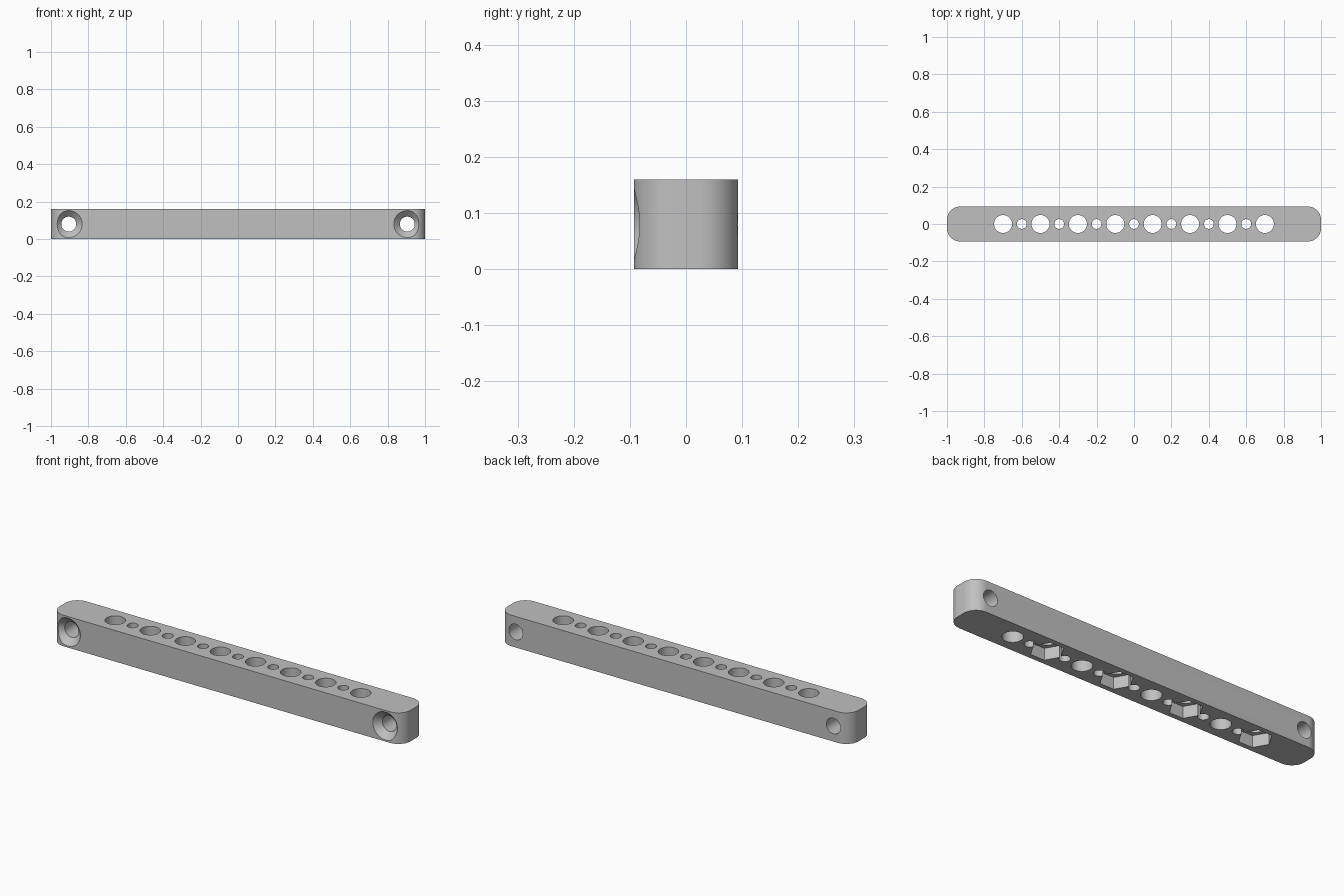
import bpy
import bmesh
from math import cos, sin, pi, radians
from mathutils import Matrix, Vector

if "Cube" in bpy.data.objects:
    bpy.data.objects.remove(bpy.data.objects["Cube"], do_unlink=True)

HALF_W, HEIGHT, CORNER = 0.093, 0.16, 0.07
BIG_R, SMALL_R = 0.048, 0.026
NUT_R, NUT_DEPTH = 0.078, 0.06
SCREW_X, SCREW_R, SINK_R = 0.905, 0.04, 0.072

grey = bpy.data.materials.new("grey plastic")
grey.use_nodes = True
colour = (0.53, 0.53, 0.53, 1)
grey.diffuse_color = colour
grey.node_tree.nodes["Principled BSDF"].inputs["Base Color"].default_value = colour


def make_object(name, bm):
    bmesh.ops.recalc_face_normals(bm, faces=bm.faces)
    mesh = bpy.data.meshes.new(name)
    bm.to_mesh(mesh)
    bm.free()
    mesh.materials.append(grey)
    ob = bpy.data.objects.new(name, mesh)
    bpy.context.collection.objects.link(ob)
    return ob


def add_prism(bm, x, radius, z0, z1, sides):
    """Upright prism from z0 to z1, with a corner pointing along x."""
    ring = [bm.verts.new((x + radius * cos(2 * pi * i / sides),
                          radius * sin(2 * pi * i / sides), z0)) for i in range(sides)]
    extrude_up(bm, bm.faces.new(ring), z1 - z0)


def extrude_up(bm, face, height):
    out = bmesh.ops.extrude_face_region(bm, geom=[face])["geom"]
    verts = [g for g in out if isinstance(g, bmesh.types.BMVert)]
    bmesh.ops.translate(bm, verts=verts, vec=(0, 0, height))


# Bar with rounded ends
bm = bmesh.new()
outline = []
steps = 16
for quarter, (sx, sy) in enumerate([(1, 1), (-1, 1), (-1, -1), (1, -1)]):
    for i in range(steps + 1):
        a = (quarter + i / steps) * pi / 2
        outline.append(bm.verts.new((sx * (1 - CORNER) + CORNER * cos(a),
                                     sy * (HALF_W - CORNER) + CORNER * sin(a), 0)))
extrude_up(bm, bm.faces.new(outline), HEIGHT)
bar = make_object("bar", bm)

# Row of alternating large and small through holes
bm = bmesh.new()
for i in range(15):
    add_prism(bm, -0.7 + 0.1 * i, SMALL_R if i % 2 else BIG_R, -0.1, HEIGHT + 0.1, 48)
row_holes = make_object("row_hole_cutter", bm)

# Hexagonal nut pockets under every other large hole
bm = bmesh.new()
for i in range(4):
    add_prism(bm, -0.7 + 0.4 * i, NUT_R, -0.1, NUT_DEPTH, 6)
nut_pockets = make_object("nut_pocket_cutter", bm)

# Countersunk screw holes at both ends, running front to back
bm = bmesh.new()
sink = SINK_R - SCREW_R
profile = [(SINK_R + 0.05, -HALF_W - 0.05), (SCREW_R, -HALF_W + sink), (SCREW_R, HALF_W + 0.05)]
for x in (-SCREW_X, SCREW_X):
    rings = []
    for r, y in profile:
        rings.append([bm.verts.new((x + r * cos(2 * pi * i / 48), y,
                                    HEIGHT / 2 + r * sin(2 * pi * i / 48))) for i in range(48)])
    for a, b in zip(rings, rings[1:]):
        for i in range(48):
            j = (i + 1) % 48
            bm.faces.new((a[i], a[j], b[j], b[i]))
    bm.faces.new(rings[0])
    bm.faces.new(rings[-1])
screw_holes = make_object("screw_hole_cutter", bm)

# Cut everything out of the bar, then drop the cutters
bpy.ops.object.select_all(action="DESELECT")
bpy.context.view_layer.objects.active = bar
bar.select_set(True)
for cutter in (row_holes, nut_pockets, screw_holes):
    mod = bar.modifiers.new(cutter.name, "BOOLEAN")
    mod.operation = "DIFFERENCE"
    mod.solver = "EXACT"
    mod.object = cutter
    bpy.ops.object.modifier_apply(modifier=mod.name)
    bpy.data.objects.remove(cutter, do_unlink=True)

bpy.ops.object.shade_smooth_by_angle(angle=radians(30))
